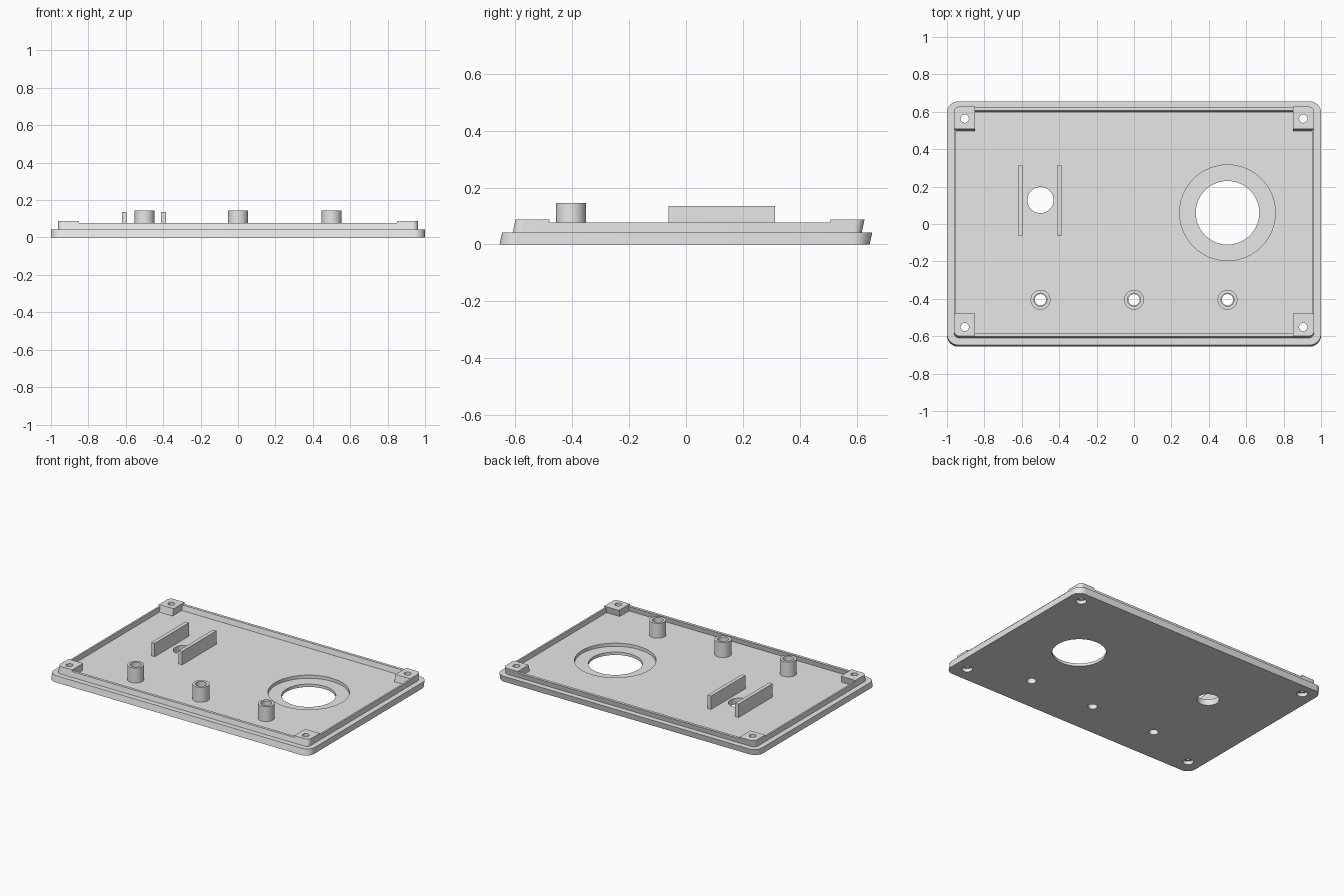
import bpy, bmesh, math

if "Cube" in bpy.data.objects:
    bpy.data.objects.remove(bpy.data.objects["Cube"])

SHEAR = 0.22          # the outer walls lean towards +y
FLOOR, LIP, TAB = 0.042, 0.077, 0.088

grey = bpy.data.materials.new("light grey plastic")
grey.diffuse_color = (0.8, 0.8, 0.8, 1)
grey.use_nodes = True
grey.node_tree.nodes["Principled BSDF"].inputs["Base Color"].default_value = grey.diffuse_color


def outline(x0, x1, y0, y1, radii=(0, 0, 0, 0)):
    """Rectangle, corners rounded in order: back right, back left, front left, front right."""
    pts = []
    corners = [(x1, y1, -1, -1), (x0, y1, 1, -1), (x0, y0, 1, 1), (x1, y0, -1, 1)]
    for i, ((x, y, sx, sy), r) in enumerate(zip(corners, radii)):
        if r == 0:
            pts.append((x, y))
            continue
        for k in range(9):
            a = math.radians(90 * i + 90 * k / 8)
            pts.append((x + sx * r + r * math.cos(a), y + sy * r + r * math.sin(a)))
    return pts


def circle(x, y, r, n=48):
    return [(x + r * math.cos(2 * math.pi * k / n), y + r * math.sin(2 * math.pi * k / n))
            for k in range(n)]


def prism(name, pts, z0, z1, shear=0.0):
    """Upright or leaning extrusion of an outline."""
    def lean(z):
        return shear * z - 0.005 if shear else 0.0
    bm = bmesh.new()
    low = [bm.verts.new((x, y + lean(z0), z0)) for x, y in pts]
    high = [bm.verts.new((x, y + lean(z1), z1)) for x, y in pts]
    bm.faces.new(low[::-1])
    bm.faces.new(high)
    n = len(pts)
    for i in range(n):
        j = (i + 1) % n
        bm.faces.new((low[i], low[j], high[j], high[i]))
    me = bpy.data.meshes.new(name)
    bm.to_mesh(me)
    bm.free()
    me.materials.append(grey)
    ob = bpy.data.objects.new(name, me)
    bpy.context.collection.objects.link(ob)
    return ob


def cut(ob, cutters):
    """Subtract the cutters, then remove them."""
    bpy.context.view_layer.objects.active = ob
    for c in cutters:
        m = ob.modifiers.new("cut", 'BOOLEAN')
        m.operation, m.solver, m.object = 'DIFFERENCE', 'EXACT', c
        bpy.ops.object.modifier_apply(modifier=m.name)
        bpy.data.objects.remove(c)


def hole(x, y, r, z0=-0.1, z1=0.3):
    return prism("cutter", circle(x, y, r), z0, z1)


corner_spots = [(sx, sy) for sx in (-1, 1) for sy in (-1, 1)]
post_xs = (-0.5, 0.0, 0.5)
post_y = -0.405

# Base plate with its openings
plate = prism("base_plate", outline(-1, 1, -0.651, 0.651, (0.06,) * 4), 0, FLOOR, SHEAR)
cutters = [hole(0.5, 0.06, 0.17),                 # large round opening
           hole(0.5, 0.06, 0.256, 0.02, 0.3),     # recess around it
           hole(-0.5, 0.128, 0.07)]               # small round opening
cutters += [hole(x, post_y, 0.03) for x in post_xs]
for sx, sy in corner_spots:
    cutters.append(hole(sx * 0.905, 0.006 + sy * 0.557, 0.022))
    cutters.append(hole(sx * 0.905, 0.006 + sy * 0.557, 0.034, -0.1, 0.025))
cut(plate, cutters)

# Raised rim set in from the plate edge
rim = prism("rim", outline(-0.963, 0.963, -0.614, 0.614, (0.03,) * 4), FLOOR, LIP, SHEAR)
cut(rim, [prism("cutter", outline(-0.951, 0.951, -0.595, 0.595, (0.02,) * 4),
                0.0, 0.12, SHEAR)])

# Corner screw tabs
for sx, sy in corner_spots:
    xs = sorted((sx * 0.963, sx * 0.85))
    ys = sorted((sy * 0.614, sy * 0.494))
    radii = [0.03 if (sx, sy) == c else 0 for c in ((1, 1), (-1, 1), (-1, -1), (1, -1))]
    tab = prism("corner_tab", outline(*xs, *ys, radii), FLOOR, TAB, SHEAR)
    cut(tab, [hole(sx * 0.905, 0.006 + sy * 0.557, 0.022)])

# Hollow posts along the front
for x in post_xs:
    post = prism("hollow_post", circle(x, post_y, 0.053), FLOOR, 0.145)
    cut(post, [hole(x, post_y, 0.035)])

# Pair of upright rails beside the small opening
for x in (-0.608, -0.398):
    prism("rail", outline(x - 0.013, x + 0.013, -0.062, 0.313), FLOOR, 0.135)

# Smooth the round walls, keep edges sharp
bpy.ops.object.select_all(action='DESELECT')
for ob in bpy.context.scene.objects:
    ob.select_set(True)
bpy.context.view_layer.objects.active = plate
bpy.ops.object.shade_smooth_by_angle(angle=math.radians(30))
